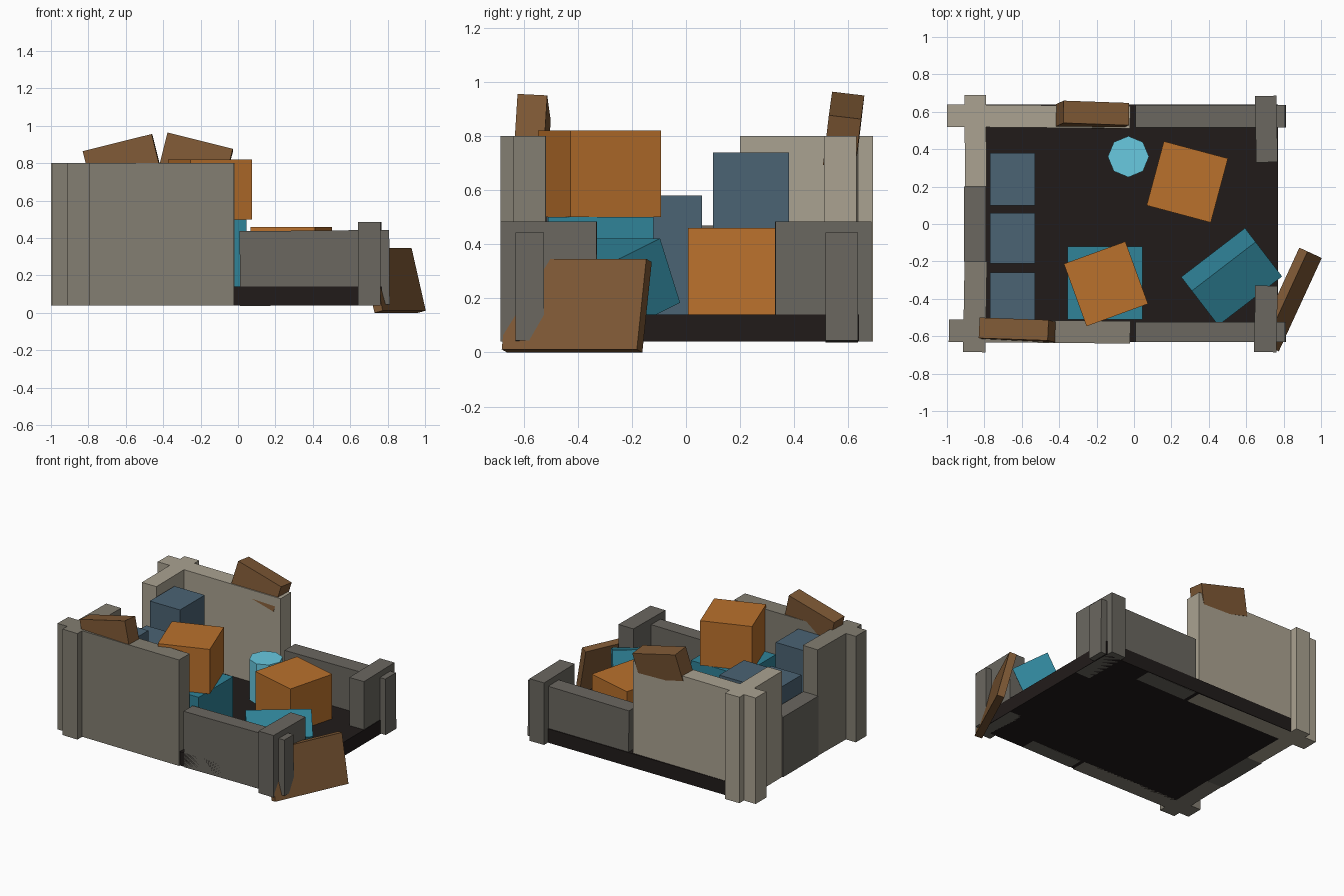
import bpy
from math import radians

if "Cube" in bpy.data.objects:
    bpy.data.objects.remove(bpy.data.objects["Cube"])


def material(name, hex_code):
    m = bpy.data.materials.new(name)
    rgb = [(int(hex_code[i:i + 2], 16) / 255) ** 2.2 for i in (0, 2, 4)]
    m.diffuse_color = (*rgb, 1)
    m.use_nodes = True
    m.node_tree.nodes["Principled BSDF"].inputs["Base Color"].default_value = m.diffuse_color
    return m


PALE = material("pale_stone", "a9a190")
STONE = material("stone", "827d71")
DARK = material("dark_stone", "6a6760")
FLOOR = material("floor_black", "262120")
ORANGE = material("orange_crate", "b87030")
TEAL = material("teal_crate", "338297")
CYAN = material("cyan_barrel", "68c8df")
BLUE = material("slate_blue", "4c6373")
WOOD = material("brown_wood", "7d5938")


def block(name, center, size, mat, rot=(0, 0, 0)):
    bpy.ops.mesh.primitive_cube_add(size=1, location=center,
                                    rotation=[radians(a) for a in rot])
    ob = bpy.context.object
    ob.name = name
    ob.scale = size
    bpy.ops.object.transform_apply(location=False, rotation=False, scale=True)
    ob.data.materials.append(mat)
    return ob


def span(name, x, y, z, mat, rot=(0, 0, 0)):
    """Block given by its extent on each axis."""
    return block(name, [(a + b) / 2 for a, b in (x, y, z)],
                 [b - a for a, b in (x, y, z)], mat, rot)


# floor slab
span("floor", (-0.79, 0.77), (-0.63, 0.64), (0.04, 0.14), FLOOR)

# front and back walls: tall left half, low right half
span("front_wall_tall", (-0.99, -0.02), (-0.635, -0.515), (0.04, 0.80), STONE, (0, 0, -0.5))
span("front_wall_low", (0.01, 0.81), (-0.63, -0.525), (0.04, 0.44), DARK, (0, -0.5, 0))
span("back_wall_tall", (-1.0, -0.02), (0.515, 0.635), (0.04, 0.80), PALE, (0, 0, -0.5))
span("back_wall_low", (0.01, 0.81), (0.515, 0.635), (0.04, 0.44), DARK, (0, -0.5, 0))

# left wall: tall ends, low middle
span("left_wall_front", (-0.91, -0.79), (-0.685, -0.20), (0.04, 0.80), STONE, (0, 0, -1))
span("left_wall_middle", (-0.91, -0.79), (-0.20, 0.20), (0.04, 0.47), DARK)
span("left_wall_back", (-0.905, -0.79), (0.20, 0.69), (0.04, 0.80), PALE, (0, 0, 0.5))

# right wall: two low stubs beside the opening
span("right_wall_front", (0.645, 0.765), (-0.685, -0.33), (0.04, 0.485), DARK, (0, 0, -1))
span("right_wall_back", (0.65, 0.765), (0.33, 0.685), (0.04, 0.485), DARK, (0, 0, 1))

# row of cabinets along the left wall
for i, (y0, y1, top) in enumerate([(-0.52, -0.26, 0.73), (-0.21, 0.06, 0.58), (0.10, 0.38, 0.74)]):
    span(f"cabinet_{i + 1}", (-0.77, -0.53), (y0, y1), (0.14, top), BLUE)

# crates
span("teal_crate_base", (-0.355, 0.045), (-0.51, -0.12), (0.14, 0.50), TEAL)
block("orange_crate_stacked", (-0.15, -0.32, 0.66), (0.35, 0.355, 0.32), ORANGE, (0, 0, 20))
block("orange_crate_floor", (0.285, 0.225, 0.30), (0.355, 0.355, 0.32), ORANGE, (0, 0, -15))
block("teal_crate_tipped", (0.522, -0.282, 0.257), (0.43, 0.25, 0.255), TEAL, (21.5, 0, 37.5))

# eight-sided barrel
bpy.ops.mesh.primitive_cylinder_add(vertices=8, radius=0.11, depth=0.29,
                                    location=(-0.03, 0.36, 0.285))
barrel = bpy.context.object
barrel.name = "barrel"
barrel.data.materials.append(CYAN)

# broken wood pieces on the tall walls, and the board leaning at the right corner
block("front_wood_chunk", (-0.622, -0.567, 0.82), (0.38, 0.11, 0.18), WOOD, (-3, -14, -2))
block("back_wood_chunk", (-0.225, 0.583, 0.822), (0.36, 0.12, 0.19), WOOD, (-7, 14, -2))
block("leaning_board", (0.829, -0.404, 0.173), (0.55, 0.05, 0.345), WOOD, (-14, 0, 65.3))
